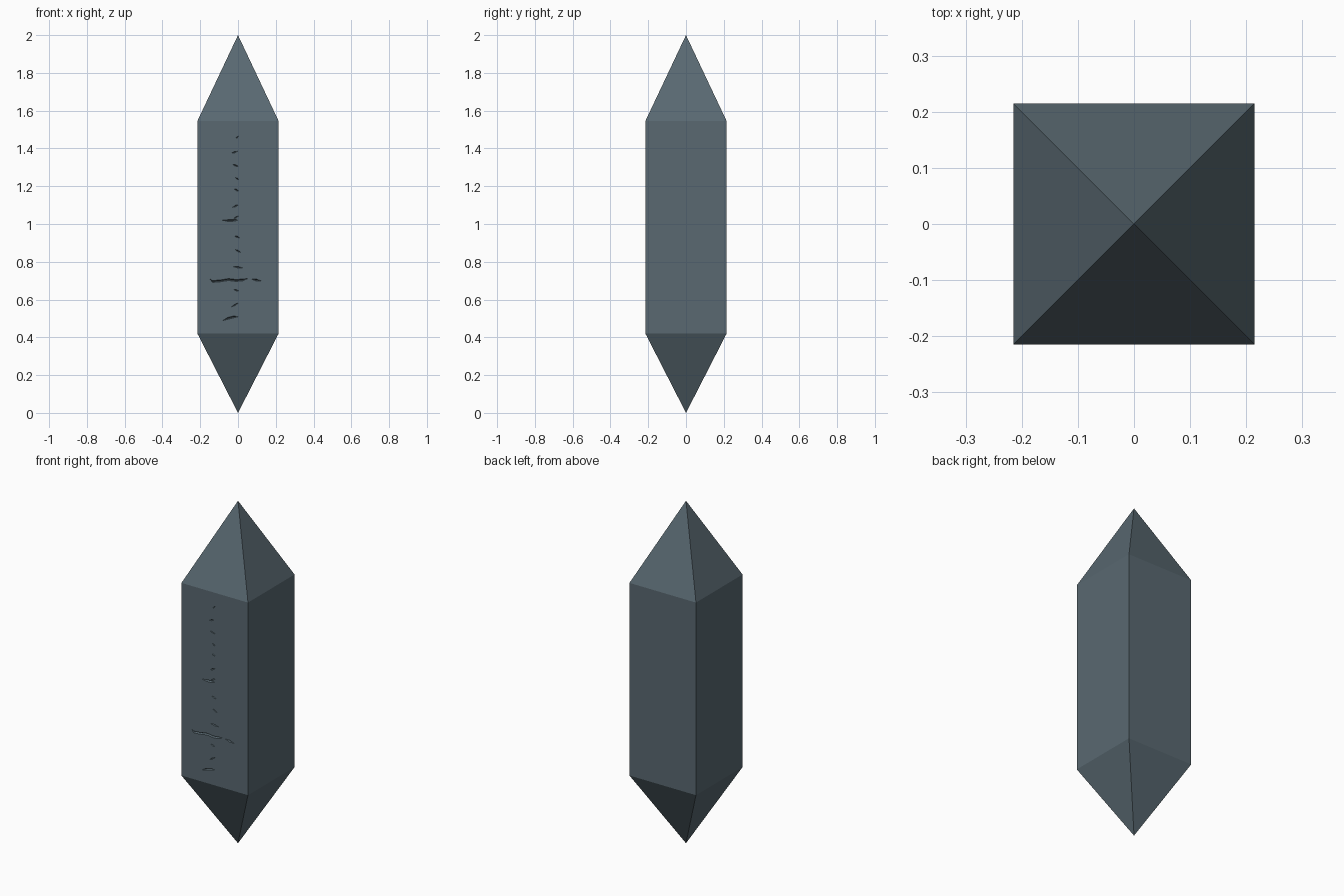
import bpy, bmesh

if "Cube" in bpy.data.objects:
    bpy.data.objects.remove(bpy.data.objects["Cube"])

HALF = 0.215            # half width of the square shaft
Z_LOW, Z_HIGH, Z_TOP = 0.42, 1.545, 2.0

mat = bpy.data.materials.new("dark_slate")
mat.diffuse_color = (0.10, 0.14, 0.165, 1)
mat.use_nodes = True
mat.node_tree.nodes["Principled BSDF"].inputs["Base Color"].default_value = mat.diffuse_color


def finish(name, bm):
    bmesh.ops.recalc_face_normals(bm, faces=bm.faces)
    me = bpy.data.meshes.new(name)
    bm.to_mesh(me)
    bm.free()
    me.materials.append(mat)
    ob = bpy.data.objects.new(name, me)
    bpy.context.collection.objects.link(ob)
    return ob


# crystal: square shaft with a point at each end
bm = bmesh.new()
corners = [(-HALF, -HALF), (HALF, -HALF), (HALF, HALF), (-HALF, HALF)]
low = [bm.verts.new((x, y, Z_LOW)) for x, y in corners]
high = [bm.verts.new((x, y, Z_HIGH)) for x, y in corners]
foot, tip = bm.verts.new((0, 0, 0)), bm.verts.new((0, 0, Z_TOP))
for i in range(4):
    j = (i + 1) % 4
    bm.faces.new((low[i], low[j], high[j], high[i]))
    bm.faces.new((high[i], high[j], tip))
    bm.faces.new((low[j], low[i], foot))
crystal = finish("crystal", bm)


# one crack: tapered diamond-section sliver along an (x, z) path
def add_crack(bm, path, w=0.005, depth=0.01):
    start = bm.verts.new((path[0][0], -HALF - 0.001, path[0][1]))
    end = bm.verts.new((path[-1][0], -HALF - 0.001, path[-1][1]))
    rings = []
    for x, z in path[1:-1]:
        rings.append([bm.verts.new((x + dx, -HALF + dy, z + dz)) for dx, dy, dz in
                      ((0, -depth, 0), (0, 0, w), (0, depth, 0), (0, 0, -w))])
    for k in range(4):
        m = (k + 1) % 4
        bm.faces.new((start, rings[0][k], rings[0][m]))
        bm.faces.new((end, rings[-1][m], rings[-1][k]))
        for a, b in zip(rings, rings[1:]):
            bm.faces.new((a[k], a[m], b[m], b[k]))


bm = bmesh.new()
# short nicks down the middle: left x, right x, height, rise
nicks = [(-0.012, 0.004, 1.46, 0.006), (-0.037, 0.0, 1.38, 0.006),
         (-0.032, 0.005, 1.31, -0.006), (-0.016, 0.005, 1.24, -0.006),
         (-0.021, 0.005, 1.18, -0.005), (-0.032, 0.005, 1.095, 0.008),
         (-0.027, 0.005, 1.035, 0.008), (-0.021, 0.011, 0.932, -0.006),
         (-0.016, 0.016, 0.857, -0.008), (-0.032, 0.026, 0.772, -0.004),
         (-0.026, 0.005, 0.65, -0.005), (-0.037, 0.005, 0.572, 0.012)]
for x0, x1, z, rise in nicks:
    mid = (x0 + x1) / 2
    add_crack(bm, [(x0, z - rise), (mid, z), (x1, z + rise)], 0.004)
# longer cracks
add_crack(bm, [(-0.085, 1.02), (-0.05, 1.018), (-0.02, 1.02), (0.004, 1.021)])
add_crack(bm, [(-0.15, 0.71), (-0.135, 0.696), (-0.1, 0.698), (-0.05, 0.706),
               (-0.01, 0.701), (0.025, 0.704), (0.055, 0.712)])
add_crack(bm, [(0.065, 0.71), (0.095, 0.704), (0.128, 0.698)])
add_crack(bm, [(-0.085, 0.487), (-0.055, 0.5), (-0.025, 0.508), (0.005, 0.51)])
cracks = finish("crack_cutter", bm)
cracks.hide_render = True

# engrave the cracks into the front face
mod = crystal.modifiers.new("cracks", 'BOOLEAN')
mod.operation = 'DIFFERENCE'
mod.solver = 'EXACT'
mod.object = cracks
bpy.context.view_layer.objects.active = crystal
crystal.select_set(True)
bpy.ops.object.modifier_apply(modifier=mod.name)
bpy.data.objects.remove(cracks)
